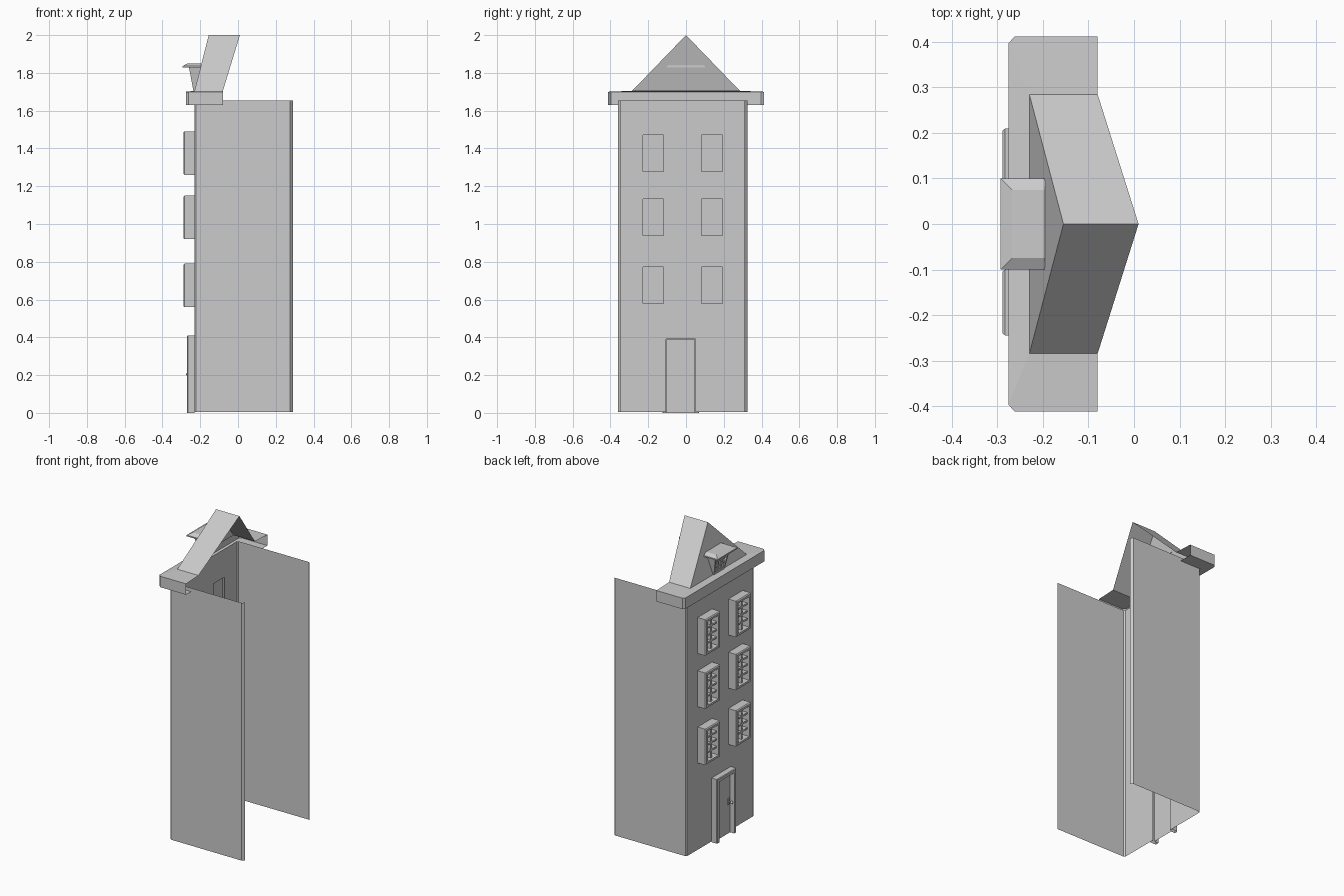
import bpy
import bmesh
from mathutils import Vector

if "Cube" in bpy.data.objects:
    bpy.data.objects.remove(bpy.data.objects["Cube"])

CY = -0.0175          # centre line of the facade
WALL = -0.23          # x of the facade plane


def make(name, verts, faces):
    me = bpy.data.meshes.new(name)
    me.from_pydata(verts, [], faces)
    bm = bmesh.new()
    bm.from_mesh(me)
    bmesh.ops.recalc_face_normals(bm, faces=bm.faces)
    bm.to_mesh(me)
    bm.free()
    ob = bpy.data.objects.new(name, me)
    bpy.context.collection.objects.link(ob)
    return ob


def add_box(v, f, lo, hi):
    n = len(v)
    v += [(x, y, z) for x in (lo[0], hi[0]) for y in (lo[1], hi[1]) for z in (lo[2], hi[2])]
    for q in ((0, 1, 3, 2), (4, 6, 7, 5), (0, 4, 5, 1), (2, 3, 7, 6), (0, 2, 6, 4), (1, 5, 7, 3)):
        f.append([n + i for i in q])


def framed(name, y0, y1, z0, z1, rings, cols=1, rows=1, bar=0.009, bar_x=(0, 0), sill=True):
    """Nested rectangles (inset, x) lofted into a frame, closed by a pane, with glazing bars."""
    v, f = [], []
    for ins, x in rings:
        zb = z0 + (ins if sill else 0)
        v += [(x, y0 + ins, zb), (x, y1 - ins, zb), (x, y1 - ins, z1 - ins), (x, y0 + ins, z1 - ins)]
    for r in range(len(rings) - 1):
        for i in range(4):
            if not sill and i == 0:
                continue
            j = (i + 1) % 4
            f.append([4 * r + i, 4 * r + j, 4 * r + 4 + j, 4 * r + 4 + i])
    n = 4 * (len(rings) - 1)
    f.append([n, n + 1, n + 2, n + 3])
    ins = rings[-1][0]
    a, b, c, d = y0 + ins, y1 - ins, z0 + ins, z1 - ins
    for i in range(1, cols):
        y = a + (b - a) * i / cols
        add_box(v, f, (bar_x[0], y - bar / 2, c), (bar_x[1], y + bar / 2, d))
    for i in range(1, rows):
        z = c + (d - c) * i / rows
        add_box(v, f, (bar_x[0], a, z - bar / 2), (bar_x[1], b, z + bar / 2))
    return make(name, v, f)


# facade wall: grid of panels with openings for windows and door
FR = 0.018
win_y = [(-0.245, -0.10), (0.065, 0.21)]
win_z = [(0.56, 0.79), (0.92, 1.15), (1.26, 1.49)]
door = (-0.125, 0.07, 0.0, 0.41)
holes = [(a + FR, b - FR, c + FR, d - FR) for a, b in win_y for c, d in win_z]
holes.append((door[0] + 0.02, door[1] - 0.02, 0.005, door[3] - 0.02))
ys = sorted({-0.35, 0.318} | {y for h in holes for y in h[:2]})
zs = sorted({0.005, 1.653} | {z for h in holes for z in h[2:]})
v = [(WALL, y, z) for y in ys for z in zs]
f = []
for i in range(len(ys) - 1):
    for j in range(len(zs) - 1):
        y, z = (ys[i] + ys[i + 1]) / 2, (zs[j] + zs[j + 1]) / 2
        if not any(h[0] < y < h[1] and h[2] < z < h[3] for h in holes):
            k = i * len(zs) + j
            f.append([k, k + 1, k + len(zs) + 1, k + len(zs)])
make("facade_wall", v, f)

# side walls: open sheets, chamfered at the front and turned in at the rear
for name, s in (("side_wall_south", -1), ("side_wall_north", 1)):
    plan = [(WALL, 0.334), (WALL + 0.007, 0.341), (0.276, 0.342), (0.29, 0.328)]
    v = [(x, CY + s * y, z) for x, y in plan for z in (0.005, 1.653)]
    make(name, v, [[2 * i, 2 * i + 1, 2 * i + 3, 2 * i + 2] for i in range(3)])

# six projecting lattice windows
for a, b in win_y:
    for c, d in win_z:
        framed("window", a, b, c, d,
               [(0, WALL), (0, -0.283), (0.005, -0.289), (FR, -0.289), (FR, -0.24)],
               2, 4, 0.011, (-0.275, -0.241))

# door with surround and knob
framed("door", *door, [(0, WALL), (0, -0.266), (0.004, -0.27), (0.022, -0.27), (0.022, -0.24)],
       sill=False)
v, f = [], []
add_box(v, f, (-0.246, -0.09, 0.185), (-0.24, -0.075, 0.225))
make("door_lock_plate", v, f)
bpy.ops.mesh.primitive_uv_sphere_add(segments=12, ring_count=8, radius=0.009,
                                     location=(-0.266, -0.082, 0.205))
bpy.context.object.name = "door_knob"
bpy.ops.object.shade_smooth()
bpy.ops.mesh.primitive_cylinder_add(vertices=8, radius=0.004, depth=0.022,
                                    location=(-0.253, -0.082, 0.205), rotation=(0, 1.5708, 0))
bpy.context.object.name = "door_knob_stem"

# cornice: skirt, soffit lip and top deck around the gable foot
half = [(-0.08, 0.412), (-0.262, 0.412), (-0.276, 0.397)]
outer = [(x, -y) for x, y in half] + half[::-1]
inner = [(-0.08, -0.36), (WALL, -0.36), (WALL, -0.36), (WALL, 0.325), (WALL, 0.325), (-0.08, 0.325)]
v = [(x, y, 1.63) for x, y in outer] + [(x, y, 1.70) for x, y in outer]
v += [(x, y, 1.63) for x, y in inner]
v += [(-0.08, -0.285, 1.705), (WALL, -0.285, 1.705), (WALL, 0.285, 1.705), (-0.08, 0.285, 1.705)]
f = []
for i in range(5):
    f.append([i, i + 1, i + 7, i + 6])
    f.append([i, i + 1, i + 13, i + 12] if i not in (1, 3) else [i, i + 1, i + 13])
f += [[6, 7, 8, 19, 18], [8, 9, 20, 19], [9, 10, 11, 21, 20]]
make("cornice", v, f)

# leaning gable roof, open at the rear and below
make("gable_roof",
     [(WALL, -0.285, 1.705), (WALL, 0.285, 1.705), (-0.155, 0, 2.0),
      (-0.08, -0.285, 1.705), (-0.08, 0.285, 1.705), (0.01, 0, 2.0)],
     [[0, 1, 2], [0, 2, 5, 3], [1, 4, 5, 2]])

# dormer window: straight frame reshaped to taper and lean out of the gable
dormer = framed("dormer_window", -0.075, 0.075, 1.705, 1.832,
                [(0, 1), (0, 0), (0.014, 0), (0.014, 0.4)], 3, 3, 0.009, (0.15, 0.4))
for p in dormer.data.vertices:
    t, y, z = p.co
    h = (z - 1.705) / 0.127
    front = -0.236 - 0.024 * h
    gable = WALL + 0.254 * (z - 1.705)
    p.co = Vector((front + (gable - front) * t, y * (0.72 + 0.28 * h), z))

# dormer roof: shallow bevelled slab
v, f = [], []
add_box(v, f, (-0.293, -0.10, 1.828), (-0.195, 0.10, 1.836))
n = len(v)
v += [(-0.268, -0.075, 1.85), (-0.195, -0.075, 1.85), (-0.195, 0.075, 1.85), (-0.268, 0.075, 1.85)]
base = [1, 5, 7, 3]
f.remove(base)
for i in range(4):
    j = (i + 1) % 4
    f.append([base[i], base[j], n + j, n + i])
f.append([n, n + 1, n + 2, n + 3])
make("dormer_roof", v, f)
